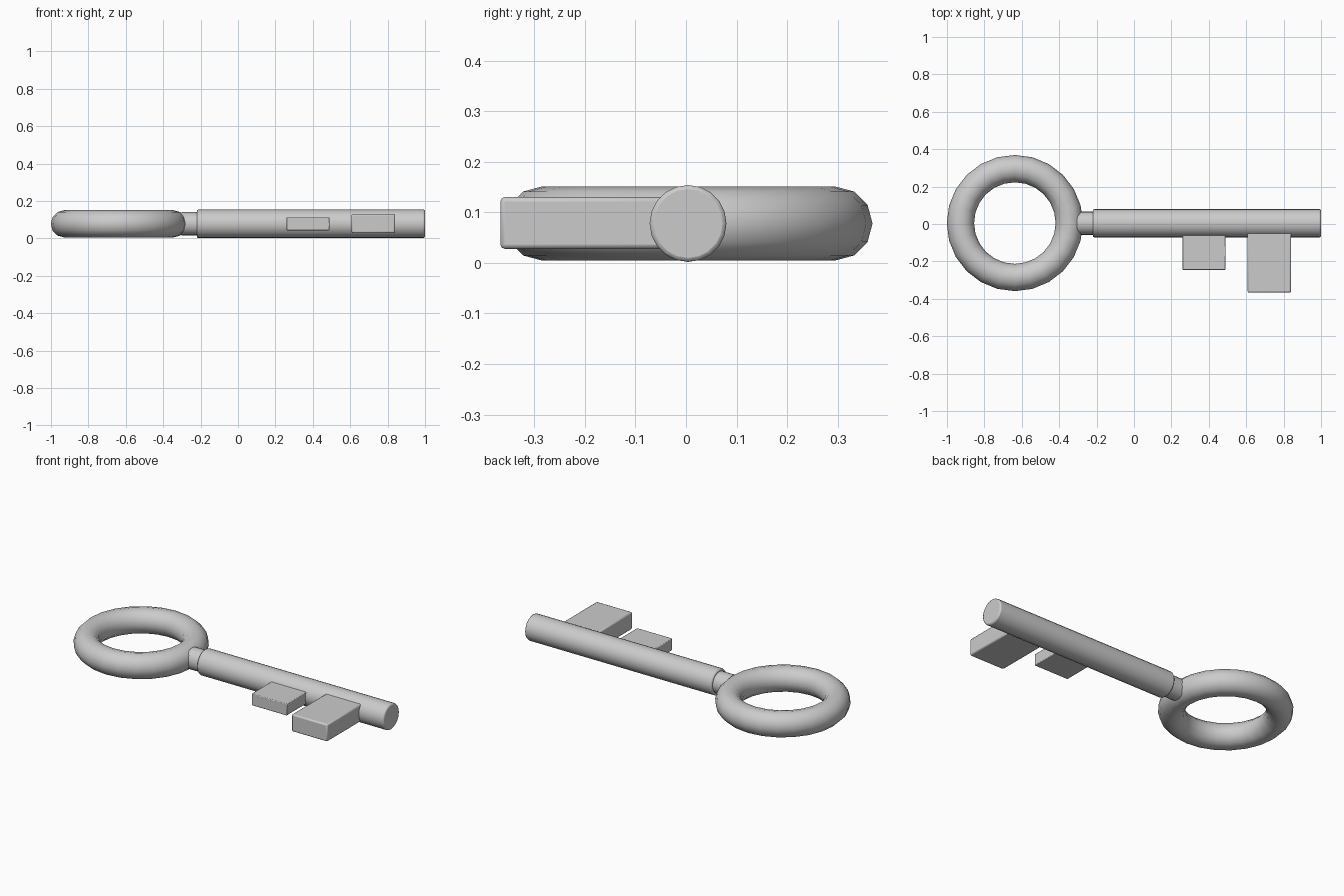
import bpy, math

if "Cube" in bpy.data.objects:
    bpy.data.objects.remove(bpy.data.objects["Cube"])

Z = 0.078   # height of the key's centre line
Y = 0.004   # shaft axis


def finish(obj, name, bevel=0.0):
    obj.name = name
    if bevel:
        m = obj.modifiers.new("edge_bevel", 'BEVEL')
        m.width = bevel
        m.segments = 2
        m.limit_method = 'ANGLE'
        m.angle_limit = math.radians(40)
    bpy.ops.object.shade_smooth_by_angle(angle=math.radians(35))
    return obj


def rod(name, x0, x1, radius, bevel):
    bpy.ops.mesh.primitive_cylinder_add(
        vertices=20, radius=radius, depth=x1 - x0,
        location=((x0 + x1) / 2, Y, Z), rotation=(0, math.pi / 2, 0))
    bpy.ops.object.transform_apply(location=False, rotation=True, scale=True)
    return finish(bpy.context.object, name, bevel)


def block(name, x, y, z, bevel):
    bpy.ops.mesh.primitive_cube_add(
        size=1, location=[(a + b) / 2 for a, b in (x, y, z)])
    obj = bpy.context.object
    obj.scale = [b - a for a, b in (x, y, z)]
    bpy.ops.object.transform_apply(location=False, rotation=False, scale=True)
    return finish(obj, name, bevel)


# Ring handle
bpy.ops.mesh.primitive_torus_add(
    major_segments=24, minor_segments=12, major_radius=0.291,
    minor_radius=0.073, location=(-0.637, 0.005, Z))
finish(bpy.context.object, "ring_handle")

# Neck and shaft
rod("neck", -0.305, -0.19, 0.062, 0.005)
rod("shaft", -0.22, 1.0, 0.076, 0.008)

# Bits (teeth)
block("short_bit", (0.26, 0.49), (-0.245, -0.02), (0.043, 0.113), 0.004)
block("long_bit", (0.607, 0.84), (-0.367, -0.02), (0.028, 0.13), 0.008)
